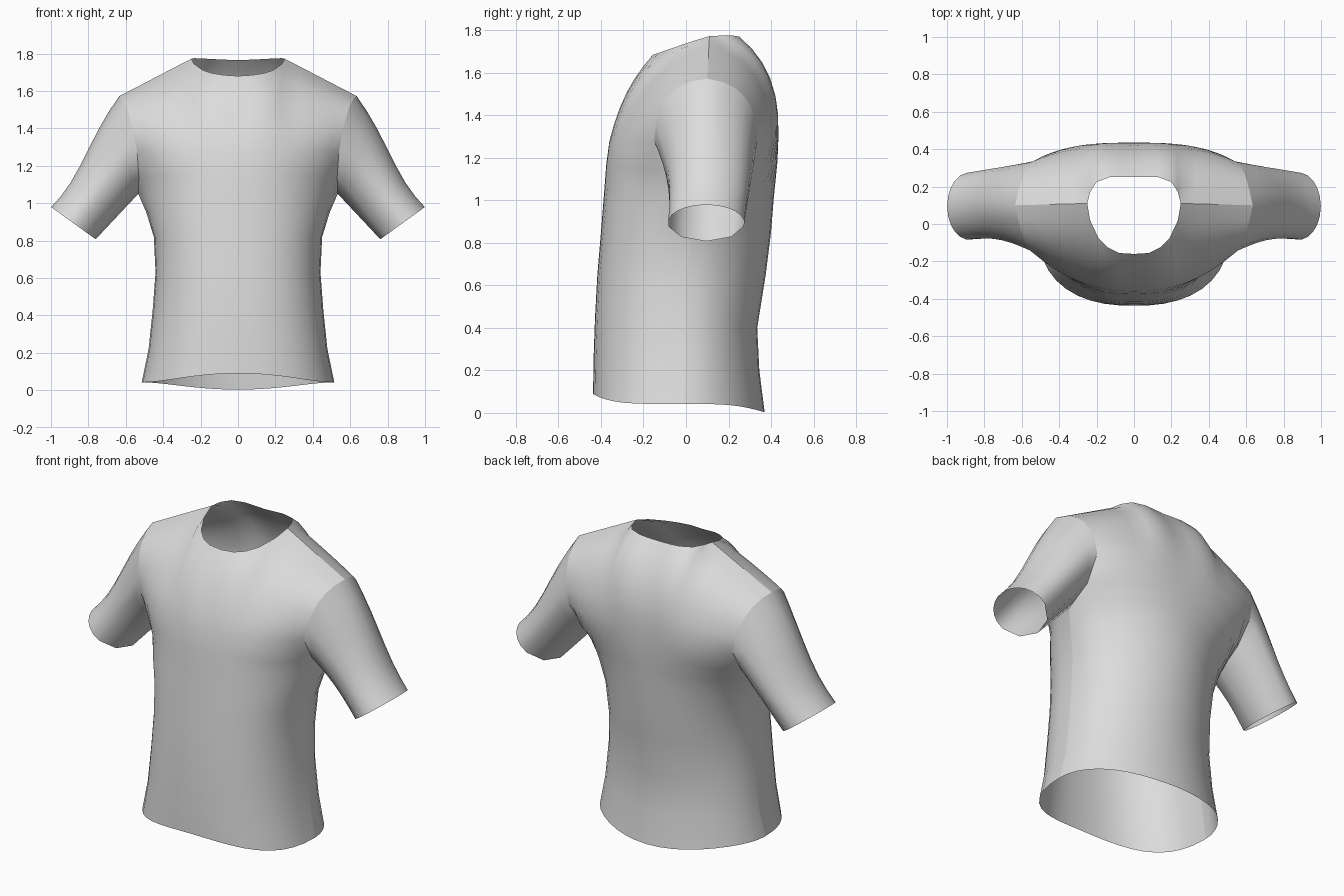
import bpy, bmesh, math
from mathutils import Vector as V

if "Cube" in bpy.data.objects:
    bpy.data.objects.remove(bpy.data.objects["Cube"])

N = 10          # columns from centre to side
TOP_ROWS = 6    # rows from chest to shoulder seam

fabric = bpy.data.materials.new("grey_fabric")
fabric.diffuse_color = (0.72, 0.72, 0.72, 1)
fabric.use_nodes = True
fabric.node_tree.nodes["Principled BSDF"].inputs["Base Color"].default_value = fabric.diffuse_color


def sheet(name, grid, flip=False, seam=False):
    """Turn a grid of points into a smooth sheet mirrored across x."""
    bm = bmesh.new()
    vs = [[bm.verts.new(p) for p in row] for row in grid]
    for a, b in zip(vs, vs[1:]):
        for i in range(len(a) - 1):
            quad = [a[i], a[i + 1], b[i + 1], b[i]]
            bm.faces.new(quad[::-1] if flip else quad)
    if seam:
        bmesh.ops.remove_doubles(bm, verts=bm.verts, dist=0.0005)
    me = bpy.data.meshes.new(name)
    bm.to_mesh(me)
    bm.free()
    me.materials.append(fabric)
    ob = bpy.data.objects.new(name, me)
    bpy.context.collection.objects.link(ob)
    m = ob.modifiers.new("mirror", 'MIRROR')
    m.use_clip = True
    for p in me.polygons:
        p.use_smooth = True
    return ob


def panel(rows, neck, low_power, top_power, bulges):
    """Grid of half a body panel: hem to chest by rows, then curved up to neck and shoulder."""
    grid = []
    for zc, yc, zs, xs, ys, w in rows:
        row = []
        a = low_power + (top_power - low_power) * w
        e = 1 / low_power + (1 - 1 / low_power) * w
        for j in range(N + 1):
            s = j / N
            u = (1 - w) * math.sin(s * math.pi / 2) + w * s
            f = max(0, 1 - u ** a) ** e
            drop = math.sin(u * u * math.pi / 2)
            row.append(V((xs * u, ys + (yc - ys) * f, zc + (zs - zc) * drop)))
        grid.append(row)
    # neckline followed by the straight shoulder seam
    tip, corner = V((0.635, 0.10, 1.572)), V(neck[-1])
    nk = len(neck) - 1
    top = [V(p) for p in neck]
    top += [corner.lerp(tip, i / (N - nk)) for i in range(1, N - nk + 1)]
    chest = grid[-1]
    mid, cor, edge = map(V, bulges)     # fullness at centre, neck corner, armhole
    for k in range(1, TOP_ROWS + 1):
        t = k / TOP_ROWS
        row = []
        for j in range(N + 1):
            if j <= nk:
                b = mid.lerp(cor, (j / nk) ** 1.3)
            else:
                b = cor.lerp(edge, (j - nk) / (N - nk))
            row.append(chest[j].lerp(top[j], t) + b * 2 * t * (1 - t))
        grid.append(row)
    return grid


# side seam (z, x, y) from hem to armpit
side = [(.042, .515, -.01), (.22, .478, 0), (.43, .456, 0), (.63, .441, 0),
        (.82, .450, .02), (.95, .49, .05), (1.05, .533, .09)]
w_side = [0, 0, 0, 0, 0, .08, .25]


def body_rows(centre, armhole):
    edge = [(*s, w) for s, w in zip(side, w_side)] + armhole
    return [(*c, *e) for c, e in zip(centre, edge)]


# front panel
front = panel(
    body_rows([(.09, -.437), (.25, -.435), (.45, -.428), (.65, -.417), (.85, -.40),
               (1.0, -.388), (1.08, -.382), (1.17, -.375), (1.28, -.36)],
              [(1.14, .53, -.06, .55), (1.28, .54, -.15, .9)]),
    [(0, -.16, 1.68), (.08, -.155, 1.685), (.14, -.125, 1.695),
     (.19, -.075, 1.712), (.235, .02, 1.745), (.25, .11, 1.772)],
    2.4, 2.2, [(0, -.04, .03), (0, -.10, .13), (0, -.12, .13)])
sheet("front_panel", front)

# back panel
back = panel(
    body_rows([(.003, .37), (.2, .345), (.4, .335), (.65, .375), (.85, .40),
               (1.0, .412), (1.08, .42), (1.18, .43), (1.3, .435)],
              [(1.14, .53, .24, .55), (1.28, .54, .335, .9)]),
    [(0, .25, 1.765), (.07, .252, 1.767), (.13, .25, 1.77),
     (.2, .225, 1.774), (.235, .17, 1.775), (.25, .11, 1.772)],
    1.95, 3, [(0, .10, .04), (0, .13, .155), (0, .12, .12)])
sheet("back_panel", back, flip=True)


# sleeve: lofted from the armhole ring to the elliptical cuff
def arc_angles(pts):
    d = [0]
    for a, b in zip(pts, pts[1:]):
        d.append(d[-1] + (b - a).length)
    return [math.pi * x / d[-1] for x in d]


armpit = len(side) - 1
f_edge = [r[-1] for r in front[armpit:]]
b_edge = [r[-1] for r in back[armpit:]]
ring = [(p, a, -1) for p, a in zip(f_edge, arc_angles(f_edge))]
ring += [(p, a, 1) for p, a in list(zip(b_edge, arc_angles(b_edge)))[-2::-1]]
centre, axis, half_width = V((.88, .095, .893)), V((.119, 0, .086)), .18
loft = []
for k in range(8):
    t = k / 7
    row = []
    for p, a, sgn in ring:
        cuff = centre - axis * math.cos(a) + V((0, sgn * half_width * math.sin(a), 0))
        q = p.lerp(cuff, t)
        bow = math.sin(math.pi * t)
        if sgn < 0:
            q.y += .03 * bow * math.sin(a)          # front narrows past the armhole
        # top line is full at the shoulder and dips toward the cuff
        q.z += .022 * (math.sin(2 * math.pi * t) - bow) * max(0, -math.cos(a))
        row.append(q)
    loft.append(row)
sheet("sleeve", loft, flip=True, seam=True)
